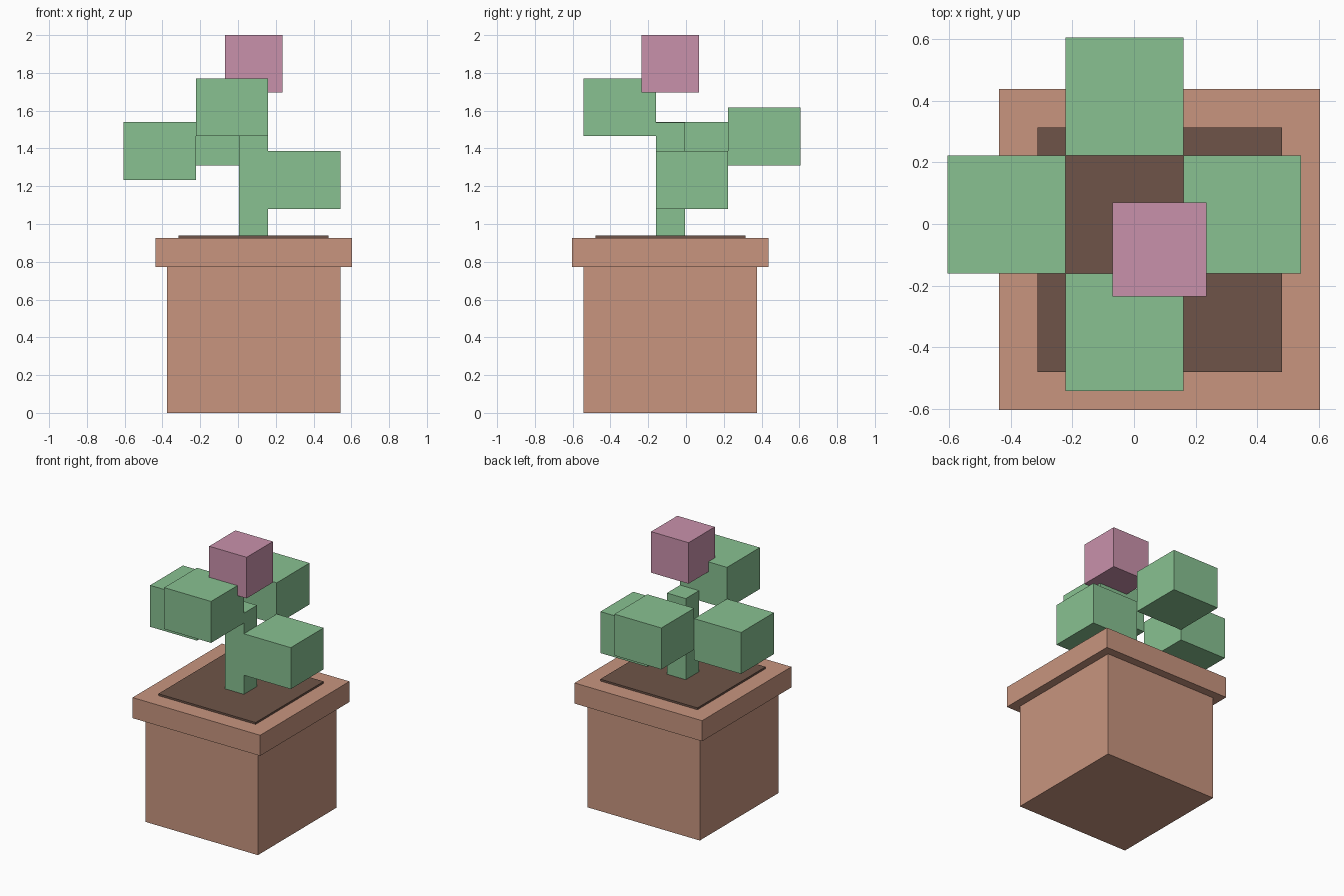
import bpy
import bmesh
from mathutils import Matrix, Vector

if "Cube" in bpy.data.objects:
    bpy.data.objects.remove(bpy.data.objects["Cube"])


def material(name, rgb):
    """Flat colour given as 0-255 sRGB, stored linear."""
    lin = [((c / 255 + 0.055) / 1.055) ** 2.4 for c in rgb]
    m = bpy.data.materials.new(name)
    m.diffuse_color = (*lin, 1)
    m.use_nodes = True
    m.node_tree.nodes["Principled BSDF"].inputs["Base Color"].default_value = m.diffuse_color
    return m


def box(name, lo, hi, mat):
    """Axis-aligned box between two opposite corners."""
    lo, hi = Vector(lo), Vector(hi)
    bm = bmesh.new()
    bmesh.ops.create_cube(bm, size=1, matrix=Matrix.Diagonal((*(hi - lo), 1)))
    mesh = bpy.data.meshes.new(name)
    bm.to_mesh(mesh)
    bm.free()
    mesh.materials.append(mat)
    obj = bpy.data.objects.new(name, mesh)
    obj.location = (lo + hi) / 2
    bpy.context.collection.objects.link(obj)
    return obj


terracotta = material("terracotta", (200, 149, 127))
earth = material("dark_earth", (110, 84, 72))
green = material("leaf_green", (136, 193, 145))
pink = material("blossom_pink", (201, 145, 171))

# Pot, rim and soil share one centre line
CX, CY = 0.083, -0.083


def centred_box(name, half, z0, z1, mat):
    box(name, (CX - half, CY - half, z0), (CX + half, CY + half, z1), mat)


centred_box("pot", 0.459, 0, 0.773, terracotta)
centred_box("pot_rim", 0.521, 0.773, 0.925, terracotta)
centred_box("soil", 0.397, 0.925, 0.939, earth)

# Stem and flower
centred_box("stem", 0.077, 0.939, 1.538, green)
centred_box("flower", 0.153, 1.697, 2.0, pink)

# Four leaves: near corner in x and y, then bottom height
W, H = 0.383, 0.306
leaves = {
    "leaf_right": (0.160, -0.160, 1.080),
    "leaf_left": (-0.606, -0.160, 1.233),
    "leaf_back": (-0.223, 0.223, 1.310),
    "leaf_front": (-0.223, -0.543, 1.465),
}
for name, (x, y, z) in leaves.items():
    box(name, (x, y, z), (x + W, y + W, z + H), green)
